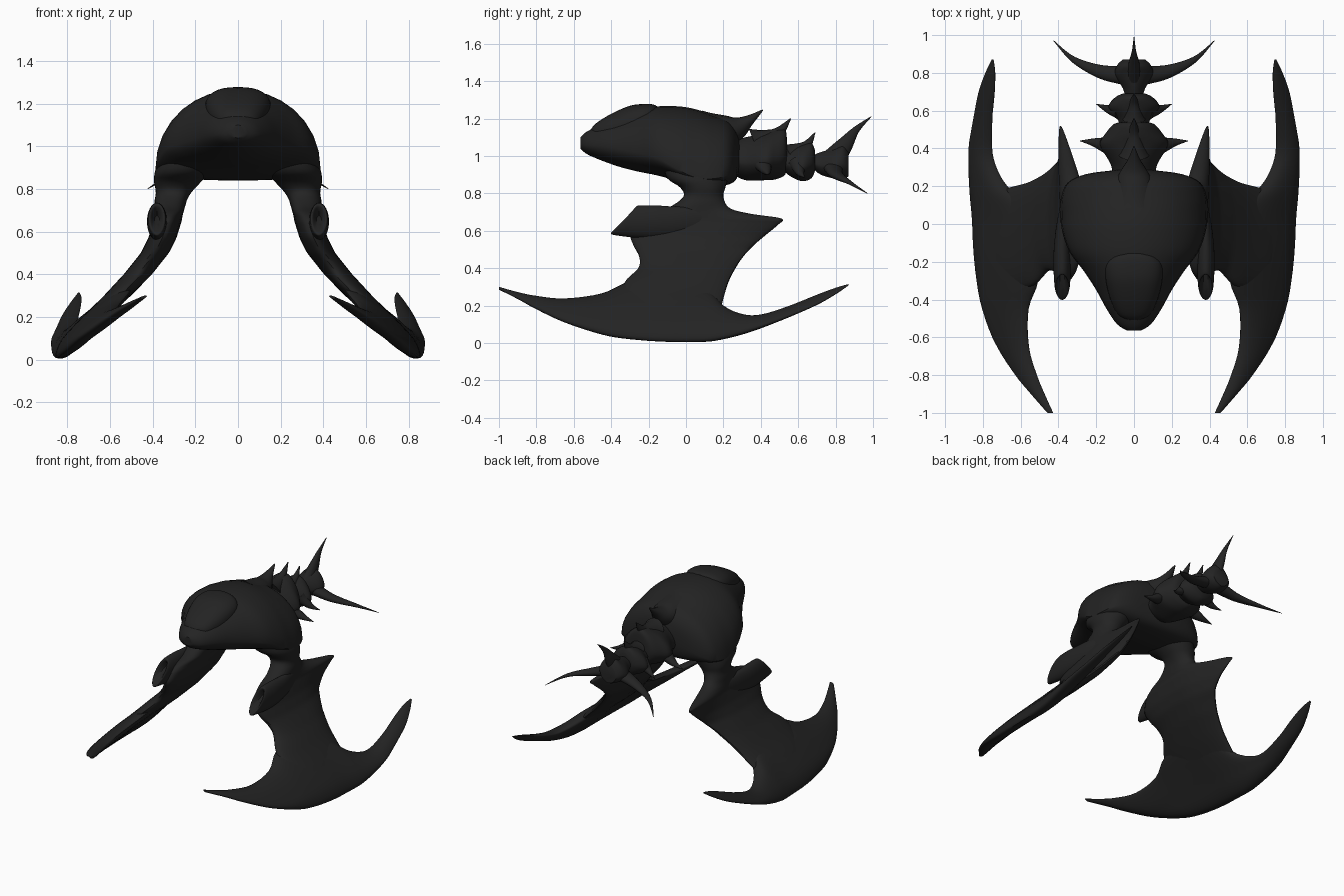
import bpy, bmesh, math
from mathutils import Vector

cube = bpy.data.objects.get("Cube")
if cube:
    bpy.data.objects.remove(cube, do_unlink=True)

hull = bpy.data.materials.new("charcoal hull")
hull.use_nodes = True
hull.diffuse_color = (0.017, 0.017, 0.017, 1)
hull.node_tree.nodes["Principled BSDF"].inputs["Base Color"].default_value = hull.diffuse_color

SIDES = 32


def smooth(stations, steps=4):
    """Catmull-Rom resampling of station tuples."""
    pts = [Vector(s) for s in stations]
    out = []
    for i in range(len(pts) - 1):
        b, c = pts[i], pts[i + 1]
        a, d = pts[max(i - 1, 0)], pts[min(i + 2, len(pts) - 1)]
        for k in range(steps):
            t = k / steps
            out.append(b + (c - a) * t * 0.5 + (a * 2 - b * 5 + c * 4 - d) * t * t * 0.5
                       + (b * 3 - a - c * 3 + d) * t ** 3 * 0.5)
    return out + [pts[-1]]


def power(v, e):
    return math.copysign(abs(v) ** e, v)


def loft(name, rings, mirror=False):
    """Skin a list of rings, cap both ends, optionally mirror across x."""
    bm = bmesh.new()
    loops = [[bm.verts.new(p) for p in ring] for ring in rings]
    for r, s in zip(loops, loops[1:]):
        for i in range(len(r)):
            j = (i + 1) % len(r)
            bm.faces.new((r[i], r[j], s[j], s[i]))
    bm.faces.new(loops[0])
    bm.faces.new(loops[-1])
    bmesh.ops.recalc_face_normals(bm, faces=bm.faces)
    mesh = bpy.data.meshes.new(name)
    bm.to_mesh(mesh)
    bm.free()
    mesh.materials.append(hull)
    obj = bpy.data.objects.new(name, mesh)
    bpy.context.collection.objects.link(obj)
    if mirror:
        obj.modifiers.new("mirror", 'MIRROR')
    bpy.ops.object.select_all(action='DESELECT')
    obj.select_set(True)
    bpy.context.view_layer.objects.active = obj
    bpy.ops.object.shade_smooth_by_angle(angle=math.radians(40))


def angles():
    return [2 * math.pi * i / SIDES for i in range(SIDES)]


def shell(name, stations, e=1.0, lean=0, cx=0, mirror=False):
    """Loft along y; stations are (y, half width, top, bottom, height share of the widest line)."""
    rings = []
    for y, w, top, bot, split in smooth(stations):
        mid = bot + (top - bot) * split
        ring = []
        for a in angles():
            s = power(math.sin(a), e)
            z = mid + s * (top - mid if s > 0 else mid - bot)
            ring.append((cx + max(w, 0.002) * power(math.cos(a), e), y - lean * s * min(y, 0), z))
        rings.append(ring)
    loft(name, rings, mirror)


def spike(name, path, radii, mirror=False):
    """Curved horn along a path, tapering to a point; radii are sideways and along its bend."""
    pts = smooth(path, 5)
    chord = pts[-1] - pts[0]
    side = chord.cross(Vector((0, 0, 1))).normalized()
    rings = []
    for i, p in enumerate(pts):
        t = i / (len(pts) - 1)
        d = (pts[min(i + 1, len(pts) - 1)] - pts[max(i - 1, 0)]).normalized()
        up = side.cross(d).normalized()
        k = (1 - t) ** 1.3 + 0.03
        rings.append([p + side * radii[0] * k * math.cos(a) + up * radii[1] * k * math.sin(a)
                      for a in angles()[::2]])
    loft(name, rings, mirror)


# Body and canopy
shell("body", [(-.565, .035, 1.1, 1.04, .4), (-.53, .09, 1.13, 1.01, .4), (-.45, .145, 1.17, .975, .4),
               (-.35, .2, 1.21, .94, .35), (-.25, .265, 1.245, .915, .3), (-.15, .34, 1.265, .895, .25),
               (-.04, .38, 1.265, .865, .15), (.05, .388, 1.25, .845, .1), (.14, .385, 1.22, .84, .1),
               (.22, .35, 1.19, .845, .15), (.265, .25, 1.14, .87, .25), (.285, .1, 1.08, .92, .4)])
shell("canopy", [(-.51, .03, 1.14, 1.1, .4), (-.48, .085, 1.175, 1.08, .4), (-.4, .125, 1.225, 1.08, .4),
                 (-.3, .15, 1.268, 1.1, .4), (-.22, .15, 1.278, 1.13, .4), (-.175, .115, 1.275, 1.17, .4),
                 (-.155, .05, 1.265, 1.2, .4)], e=.8)
spike("dorsal_fin", [(0, .1, 1.12), (0, .25, 1.14), (0, .33, 1.185), (0, .41, 1.245)], (.14, .12))

# Wing plate centre line: x from height, plus a twist towards the tips
CENTRE = [(0, .838), (.1, .768), (.2, .672), (.3, .565), (.4, .47), (.5, .39),
          (.57, .355), (.65, .33), (.75, .315), (.83, .285), (.88, .262), (1, .22)]


def plate_x(y, z):
    twist = .24 * y ** 1.5 if y > 0 else -.13 * y * y
    for (z0, x0), (z1, x1) in zip(CENTRE, CENTRE[1:]):
        if z <= z1:
            return x0 + (x1 - x0) * (z - z0) / (z1 - z0) + twist


# Crescent blade: (y, top, bottom, half thickness)
blade = smooth([(-1, .3, .285, .012), (-.9, .272, .235, .028), (-.8, .252, .18, .038),
                (-.65, .238, .11, .048), (-.45, .265, .045, .055), (-.3, .33, .02, .058),
                (-.1, .36, .006, .06), (.1, .3, .006, .06), (.2, .2, .02, .056),
                (.3, .155, .045, .052), (.4, .152, .078, .048), (.55, .198, .137, .038),
                (.7, .258, .203, .027), (.8, .295, .26, .016), (.87, .315, .308, .004)])
rings = []
for y, top, bot, t in blade:
    ring = []
    for a in angles():
        z = (top + bot) / 2 + (top - bot) / 2 * power(math.cos(a), .8)
        ring.append((plate_x(y, z) + t * power(math.sin(a), .8), y, z))
    rings.append(ring)
loft("wing_blade", rings, mirror=True)

# Upper wing panel and its root: (z, front y, back y, half thickness)
panel = smooth([(.1, -.3, .17, .045), (.2, -.34, .19, .058), (.32, -.33, .225, .064),
                (.4, -.255, .265, .066), (.46, -.25, .305, .066), (.52, -.28, .36, .066),
                (.58, -.3, .43, .066), (.63, -.28, .49, .066), (.665, -.25, .512, .066),
                (.69, -.2, .35, .068), (.72, -.1, .235, .072), (.78, -.015, .2, .082),
                (.83, -.03, .21, .108), (.88, -.1, .225, .128), (.95, -.12, .23, .13)])
rings = []
for z, front, back, t in panel:
    ring = []
    bend = max(0, 1 - abs(z - .66) / .16)
    for a in angles():
        y = (front + back) / 2 + (back - front) / 2 * power(math.cos(a), .9)
        aft = max(0, (y - .15) / .36)
        x = plate_x(0, z) + .06 * aft * bend
        ring.append((x + t * (1 - .6 * aft) * power(math.sin(a), .9), y, z))
    rings.append(ring)
loft("wing_panel", rings, mirror=True)

# Shoulder pods with a slanted, hollow intake at the front
shell("shoulder_pod", [(-.29, .012, .675, .63, .5), (-.32, .022, .7, .605, .5), (-.335, .034, .725, .585, .5),
                       (-.31, .042, .735, .575, .5), (-.2, .047, .735, .56, .5), (-.1, .042, .73, .56, .5),
                       (0, .03, .725, .58, .5), (.12, .005, .7, .62, .5)], lean=.2, cx=.38, mirror=True)

# Tail segments
shell("tail_front", [(.25, .11, 1.08, .9, .4), (.32, .125, 1.1, .87, .4), (.42, .18, 1.12, .87, .4),
                     (.48, .15, 1.14, .875, .4), (.53, .105, 1.14, .9, .4),
                     (.54, .05, 1.08, .96, .4)], e=1.2)
shell("tail_middle", [(.51, .07, 1.03, .93, .4), (.56, .09, 1.04, .89, .4), (.62, .135, 1.06, .865, .4),
                      (.67, .1, 1.07, .88, .4), (.69, .06, 1.03, .92, .4)], e=1.2)
shell("tail_rear", [(.67, .045, 1.0, .94, .4), (.72, .06, 1.02, .9, .4), (.79, .1, 1.04, .88, .4),
                    (.84, .09, 1.06, .88, .4), (.87, .06, 1.02, .89, .4)], e=1.2)

# Tail spines, upper and paired side ones
spike("front_spine", [(0, .37, 1.06), (0, .48, 1.11), (0, .56, 1.2)], (.08, .09))
spike("middle_spine", [(0, .56, 1.0), (0, .64, 1.05), (0, .69, 1.125)], (.06, .07))
side_bends = [
    ("front_side_spine", [(.1, .4, .97), (.2, .43, .92), (.285, .44, .9)], (.06, .05)),
    ("middle_side_spine", [(.07, .6, .96), (.14, .61, .91), (.2, .635, .885)], (.05, .045)),
    ("rear_side_spine", [(.03, .79, .94), (.17, .805, .9), (.32, .87, .86), (.425, .97, .8)], (.06, .04))]
spike("rear_spine", [(0, .77, .96), (0, .85, 1.06), (0, .91, 1.14), (0, .99, 1.21)], (.045, .07))
for name, path, radii in side_bends:
    spike(name, path, radii, mirror=True)
